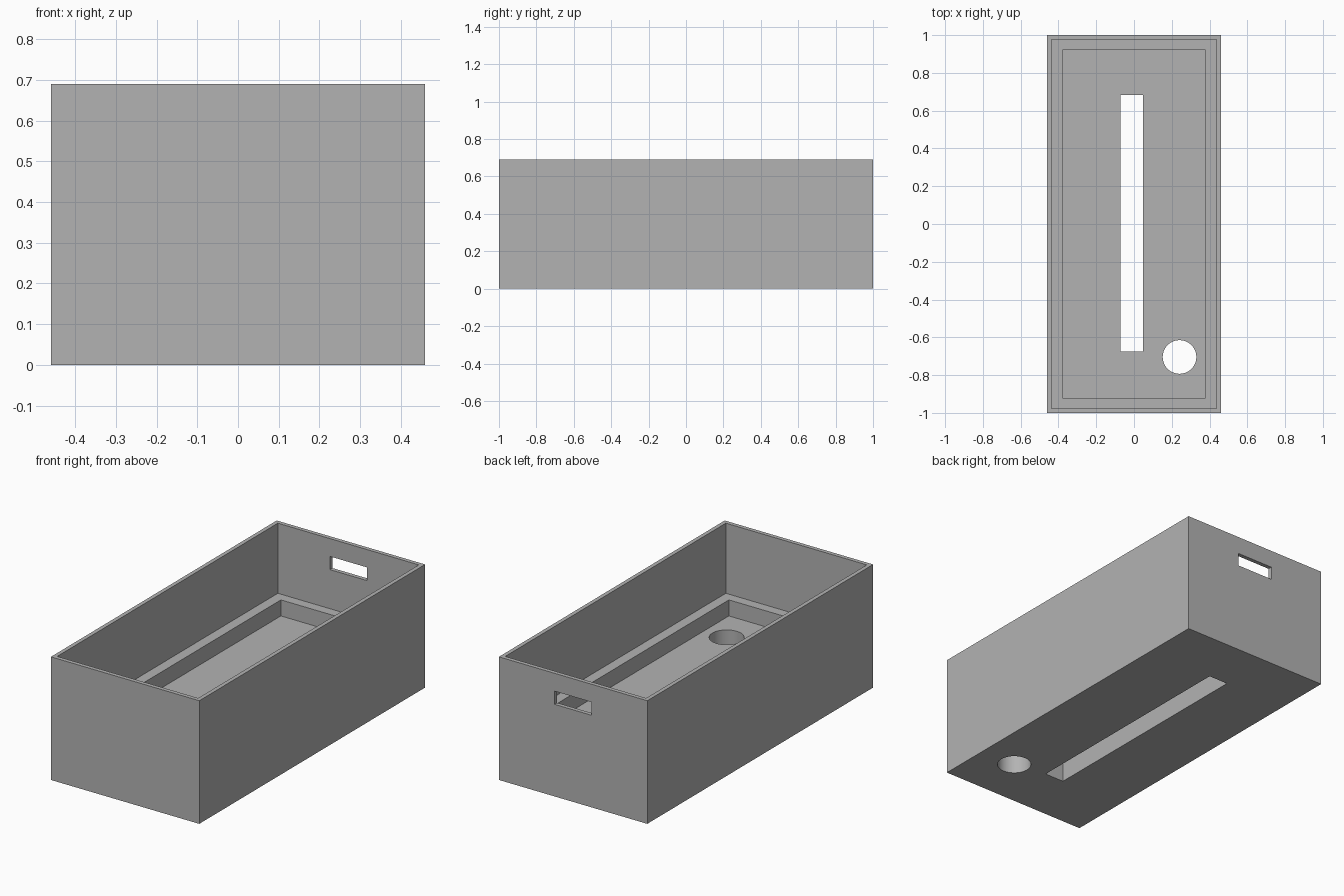
import bpy

default = bpy.data.objects.get("Cube")
if default:
    bpy.data.objects.remove(default, do_unlink=True)

# Main dimensions
HALF_X, HALF_Y, HEIGHT = 0.46, 1.0, 0.69
LEDGE_Z, FLOOR_Z = 0.297, 0.207

grey = bpy.data.materials.new("plain_grey")
grey.use_nodes = True
colour = (0.45, 0.45, 0.45, 1)
grey.diffuse_color = colour
grey.node_tree.nodes["Principled BSDF"].inputs["Base Color"].default_value = colour


def block(name, x, y, z):
    """Box spanning the given (low, high) range on each axis."""
    spans = (x, y, z)
    bpy.ops.mesh.primitive_cube_add(size=1, location=[(a + b) / 2 for a, b in spans])
    obj = bpy.context.object
    obj.name = name
    obj.scale = [b - a for a, b in spans]
    bpy.ops.object.transform_apply(location=True, rotation=False, scale=True)
    obj.data.materials.append(grey)
    return obj


def cut(body, cutter):
    """Subtract the cutter from the body, then discard it."""
    cutter.hide_render = True
    mod = body.modifiers.new(cutter.name, "BOOLEAN")
    mod.operation = "DIFFERENCE"
    mod.solver = "EXACT"
    mod.object = cutter
    bpy.context.view_layer.objects.active = body
    bpy.ops.object.modifier_apply(modifier=mod.name)
    bpy.data.objects.remove(cutter, do_unlink=True)


# Solid outer case
case = block("case", (-HALF_X, HALF_X), (-HALF_Y, HALF_Y), (0, HEIGHT))

# Open interior, then a smaller recess that leaves a ledge around the floor
cut(case, block("interior", (-0.437, 0.437), (-0.977, 0.977), (LEDGE_Z, 1)))
cut(case, block("recess", (-0.379, 0.379), (-0.921, 0.921), (FLOOR_Z, 0.5)))

# Long slot through the thick floor
cut(case, block("floor_slot", (-0.072, 0.048), (-0.674, 0.683), (-0.2, 0.4)))

# Round hole through the floor near the front
bpy.ops.mesh.primitive_cylinder_add(vertices=64, radius=0.089, depth=0.8,
                                    location=(0.241, -0.704, 0.1))
hole = bpy.context.object
hole.name = "floor_hole"
hole.data.materials.append(grey)
cut(case, hole)

# Window through the back wall only
cut(case, block("back_window", (-0.115, 0.115), (0.9, 1.1), (0.516, 0.59)))

# Smooth the round hole while keeping box edges crisp
bpy.ops.object.select_all(action="DESELECT")
case.select_set(True)
bpy.context.view_layer.objects.active = case
bpy.ops.object.shade_smooth_by_angle()
